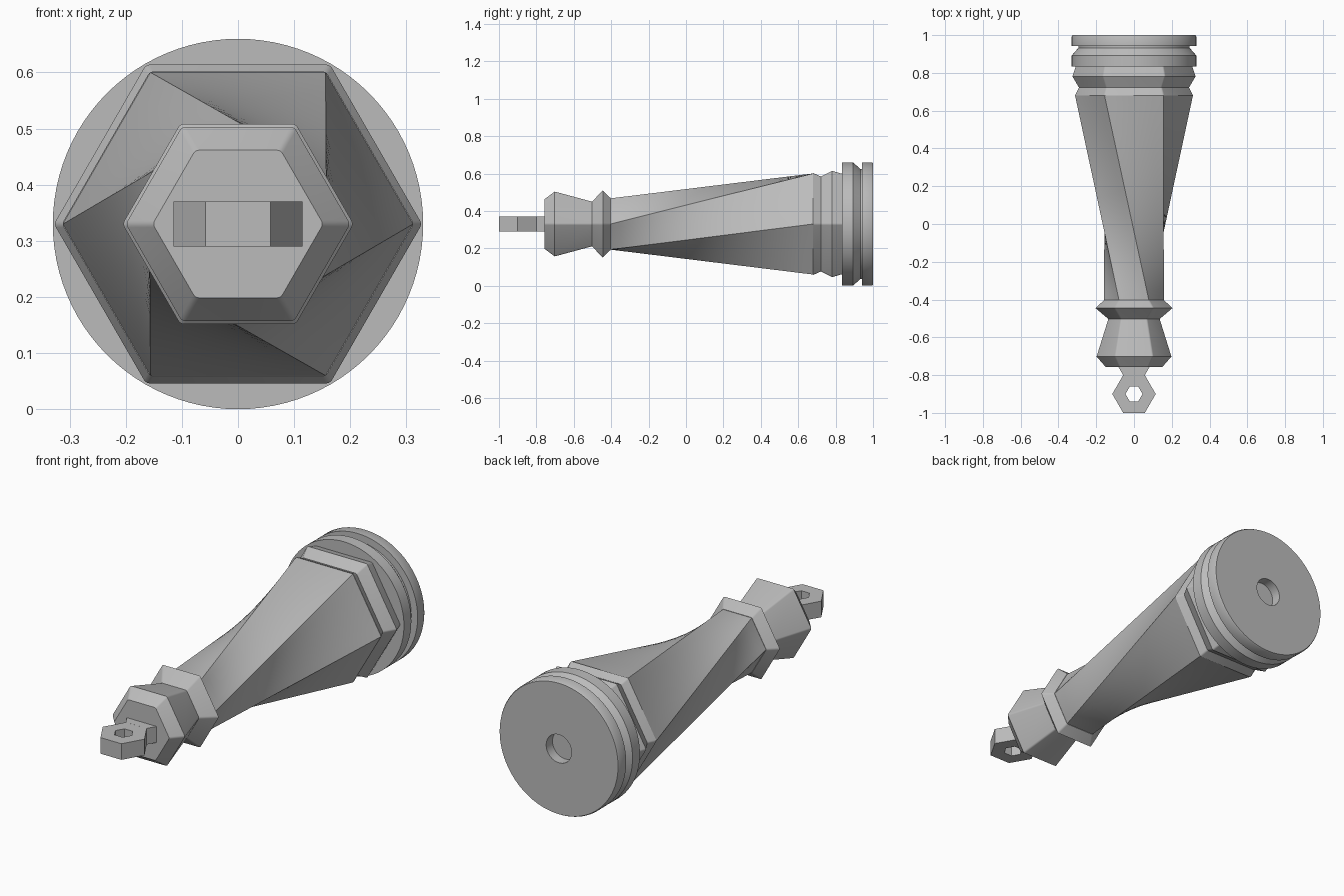
import bpy, bmesh
from math import cos, sin, radians
from mathutils import Vector

cube = bpy.data.objects.get("Cube")
if cube:
    bpy.data.objects.remove(cube, do_unlink=True)

AXIS_Z = 0.33

grey = bpy.data.materials.new("plain grey")
grey.use_nodes = True
grey.diffuse_color = (0.5, 0.5, 0.5, 1)
grey.node_tree.nodes["Principled BSDF"].inputs["Base Color"].default_value = (0.5, 0.5, 0.5, 1)


def loft(name, rings, caps=True, wrap=False):
    """Skin equal-length rings of points; cap the ends or wrap into a closed loop."""
    bm = bmesh.new()
    rows = [[bm.verts.new(p) for p in ring] for ring in rings]
    n = len(rows[0])
    pairs = list(zip(rows, rows[1:]))
    if wrap:
        pairs.append((rows[-1], rows[0]))
    for a, b in pairs:
        for i in range(n):
            j = (i + 1) % n
            bm.faces.new((a[i], a[j], b[j], b[i]))
    if caps and not wrap:
        bm.faces.new(rows[0])
        bm.faces.new(rows[-1])
    bmesh.ops.recalc_face_normals(bm, faces=bm.faces)
    mesh = bpy.data.meshes.new(name)
    bm.to_mesh(mesh)
    bm.free()
    mesh.materials.append(grey)
    mesh.shade_smooth()
    mesh.set_sharp_from_angle(angle=radians(30))
    obj = bpy.data.objects.new(name, mesh)
    bpy.context.collection.objects.link(obj)
    return obj


def polygon(y, radius, sides, turn=0):
    """Regular polygon around the long axis, a corner towards +x."""
    angles = [radians(360 * i / sides + turn) for i in range(sides)]
    return [Vector((radius * cos(a), y, AXIS_Z + radius * sin(a))) for a in angles]


def rounded_hexagon(y, radius, fillet=0.012):
    """Hexagon whose corners are small arcs."""
    points = []
    for corner in range(6):
        a = radians(60 * corner)
        centre = radius - fillet / cos(radians(30))
        for step in range(4):
            b = a + radians(-30 + 20 * step)
            points.append(Vector((centre * cos(a) + fillet * cos(b), y,
                                  AXIS_Z + centre * sin(a) + fillet * sin(b))))
    return points


def subdivided(ring, cuts):
    return [p.lerp(ring[(i + 1) % len(ring)], k / cuts)
            for i, p in enumerate(ring) for k in range(cuts)]


# Twisted six-sided shaft: straight ruling lines between two hexagons a sixth turn apart
thin_end = subdivided(polygon(-0.405, 0.158, 6), 6)
thick_end = subdivided(polygon(0.68, 0.312, 6, 60), 6)
ROWS = 20
loft("twisted_shaft", [[a.lerp(b, r / ROWS) for a, b in zip(thin_end, thick_end)]
                       for r in range(ROWS + 1)], caps=False)

# Hexagonal knob and collar at the thin end
knob = [(-0.757, 0.152), (-0.702, 0.2), (-0.503, 0.138), (-0.445, 0.206), (-0.403, 0.16)]
loft("knob_and_collar", [rounded_hexagon(y, r) for y, r in knob])

# Hexagonal collar at the thick end
collar = [(0.68, 0.314), (0.722, 0.293), (0.781, 0.328), (0.84, 0.308)]
loft("base_collar", [rounded_hexagon(y, r) for y, r in collar])

# Round grooved base with a blind hole in its end
base = [(0.834, 0.33), (0.892, 0.33), (0.932, 0.295), (0.942, 0.295), (0.942, 0.33),
        (0.993, 0.33), (1.0, 0.326), (1.0, 0.07), (0.95, 0.07)]
loft("round_base", [polygon(y, r, 96) for y, r in base])


# Flat hanging eye with a six-sided hole
def flat_hexagon(z, radius):
    return [Vector((radius * cos(radians(60 * i)), -0.9 + radius * sin(radians(60 * i)), z))
            for i in range(6)]


LOW, HIGH = AXIS_Z - 0.04, AXIS_Z + 0.04
loft("hanging_eye", [flat_hexagon(LOW, 0.115), flat_hexagon(HIGH, 0.115),
                     flat_hexagon(HIGH, 0.045), flat_hexagon(LOW, 0.045)], wrap=True)

# Flared neck joining the eye to the knob
loft("eye_neck", [[Vector((x * w, y, z)) for x, z in ((-1, LOW), (1, LOW), (1, HIGH), (-1, HIGH))]
                  for y, w in ((-0.8, 0.0575), (-0.74, 0.092))])
